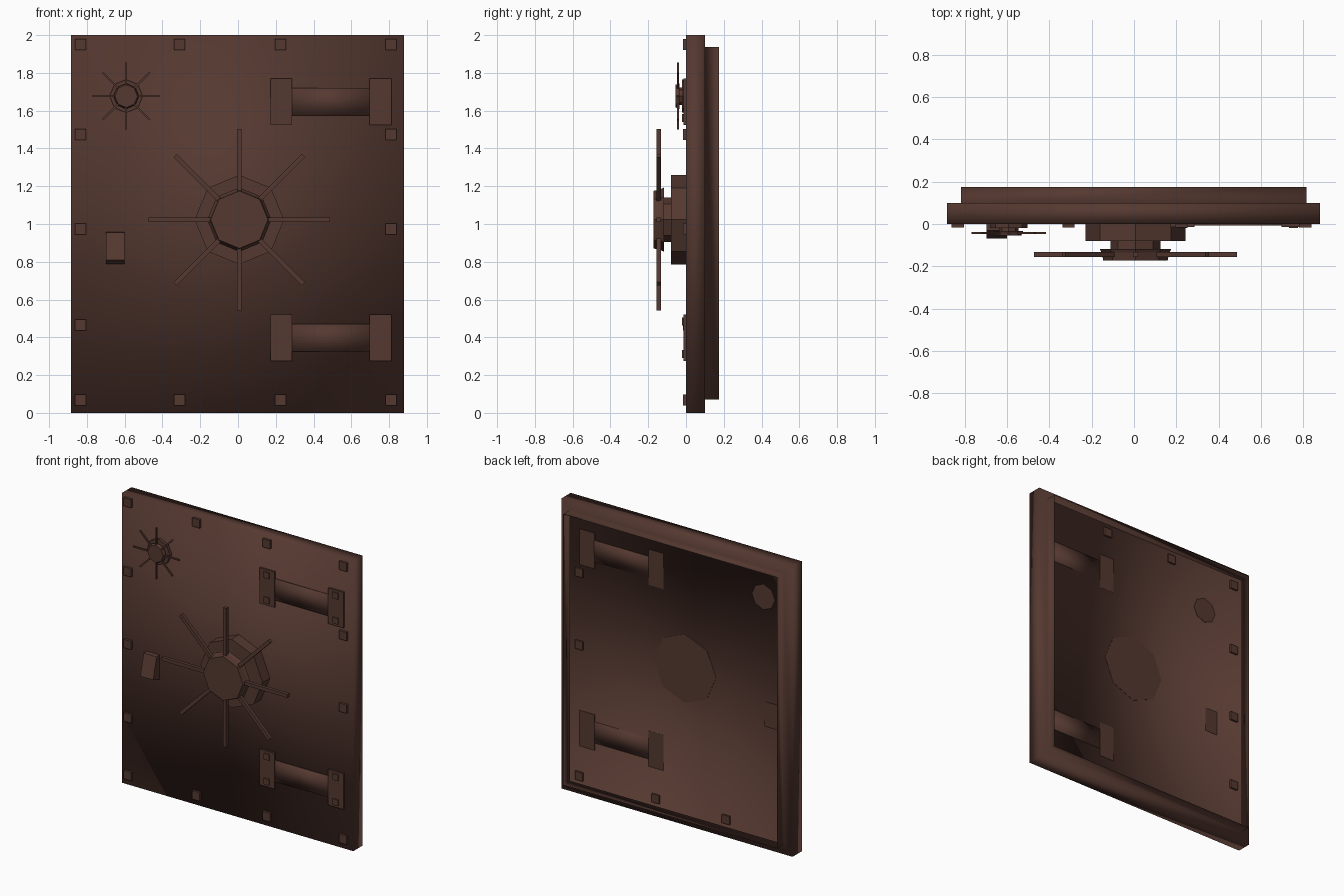
import bpy, math

if "Cube" in bpy.data.objects:
    bpy.data.objects.remove(bpy.data.objects["Cube"])

mat = bpy.data.materials.new("dark brown iron")
mat.diffuse_color = (0.09, 0.04, 0.03, 1)
mat.use_nodes = True
mat.node_tree.nodes["Principled BSDF"].inputs["Base Color"].default_value = mat.diffuse_color


def make(name, verts, faces, smooth=False):
    me = bpy.data.meshes.new(name)
    me.from_pydata(verts, [], faces)
    me.materials.append(mat)
    for p in me.polygons:
        p.use_smooth = smooth
    ob = bpy.data.objects.new(name, me)
    bpy.context.collection.objects.link(ob)
    return ob


def loft(name, rings, cap_end=True, smooth=False):
    """Skin equal-length rings running towards +y; first ring capped."""
    n = len(rings[0])
    verts = [v for r in rings for v in r]
    faces = [tuple(range(n))]
    for k in range(len(rings) - 1):
        for i in range(n):
            j = (i + 1) % n
            faces.append((k*n + j, k*n + i, (k+1)*n + i, (k+1)*n + j))
    if cap_end:
        m = (len(rings) - 1) * n
        faces.append(tuple(m + i for i in reversed(range(n))))
    return make(name, verts, faces, smooth)


def rect(x0, x1, z0, z1, y):
    return [(x0, y, z0), (x1, y, z0), (x1, y, z1), (x0, y, z1)]


def box(name, x0, x1, z0, z1, y0, y1, smooth=False):
    return loft(name, [rect(x0, x1, z0, z1, y0), rect(x0, x1, z0, z1, y1)], True, smooth)


def bolt(name, x, z, s, y0, y1):
    h = s / 2
    box(name, x - h, x + h, z - h, z + h, y0, y1)


def octagon(cx, cz, r, y):
    return [(cx + r*math.cos(i*math.pi/4), y, cz + r*math.sin(i*math.pi/4)) for i in range(8)]


def wheel(name, cx, cz, profile, spoke_in, spoke_out, w, y0, y1):
    # stepped octagonal hub
    loft(name + "_hub", [octagon(cx, cz, r, y) for y, r in profile])
    # eight radial spokes
    for i in range(8):
        c, s = math.cos(i*math.pi/4), math.sin(i*math.pi/4)
        rings = []
        for y in (y0, y1):
            rings.append([(cx + u*c - v*s, y, cz + u*s + v*c) for u, v in
                          ((spoke_in, -w), (spoke_out, -w), (spoke_out, w), (spoke_in, w))])
        loft(name + "_spoke", rings)


# door shell, hollow and open at the back
loft("door_shell", [rect(-0.883, 0.88, 0, 2, 0),
                    rect(-0.883, 0.88, 0, 2, 0.1),
                    rect(-0.818, 0.815, 0.07, 1.937, 0.1),
                    rect(-0.818, 0.815, 0.07, 1.937, 0.175)], False, True)

# edge bolts
xs = (-0.833, -0.31, 0.226, 0.81)
for x in xs:
    for z in (1.95, 0.069):
        bolt("edge_bolt", x, z, 0.058, -0.016, 0.012)
for x, z in ((xs[0], 1.473), (xs[0], 0.973), (xs[0], 0.466), (xs[3], 1.473), (xs[3], 0.973)):
    bolt("edge_bolt", x, z, 0.058, -0.016, 0.012)

# two hinges with end plates, strap and bolts
for zc in (1.648, 0.397):
    for x0, x1 in ((0.172, 0.286), (0.696, 0.812)):
        box("hinge_plate", x0, x1, zc - 0.123, zc + 0.123, -0.013, 0.001)
        for dz in (-0.086, 0.086):
            bolt("hinge_bolt", (x0 + x1)/2, zc + dz, 0.042, -0.02, -0.005)
    box("hinge_strap", 0.28, 0.70, zc - 0.073, zc + 0.073, -0.008, 0.001, True)

# main and small hand wheels
wheel("main_wheel", 0.007, 1.023,
      [(-0.173, 0.152), (-0.135, 0.16), (-0.117, 0.17), (-0.117, 0.118),
       (-0.08, 0.118), (-0.08, 0.237), (0.002, 0.237)],
      0.13, 0.48, 0.012, -0.156, -0.133)
wheel("small_wheel", -0.592, 1.677,
      [(-0.055, 0.06), (-0.042, 0.064), (-0.034, 0.068), (-0.034, 0.046),
       (-0.02, 0.046), (-0.02, 0.088), (0.002, 0.088)],
      0.05, 0.177, 0.005, -0.048, -0.038)

# wedge shaped pull handle
loft("pull_handle", [[(-0.698, -0.068, 0.81), (-0.60, -0.068, 0.81),
                      (-0.60, -0.03, 0.955), (-0.698, -0.03, 0.955)],
                     rect(-0.698, -0.60, 0.788, 0.958, 0.002)])
